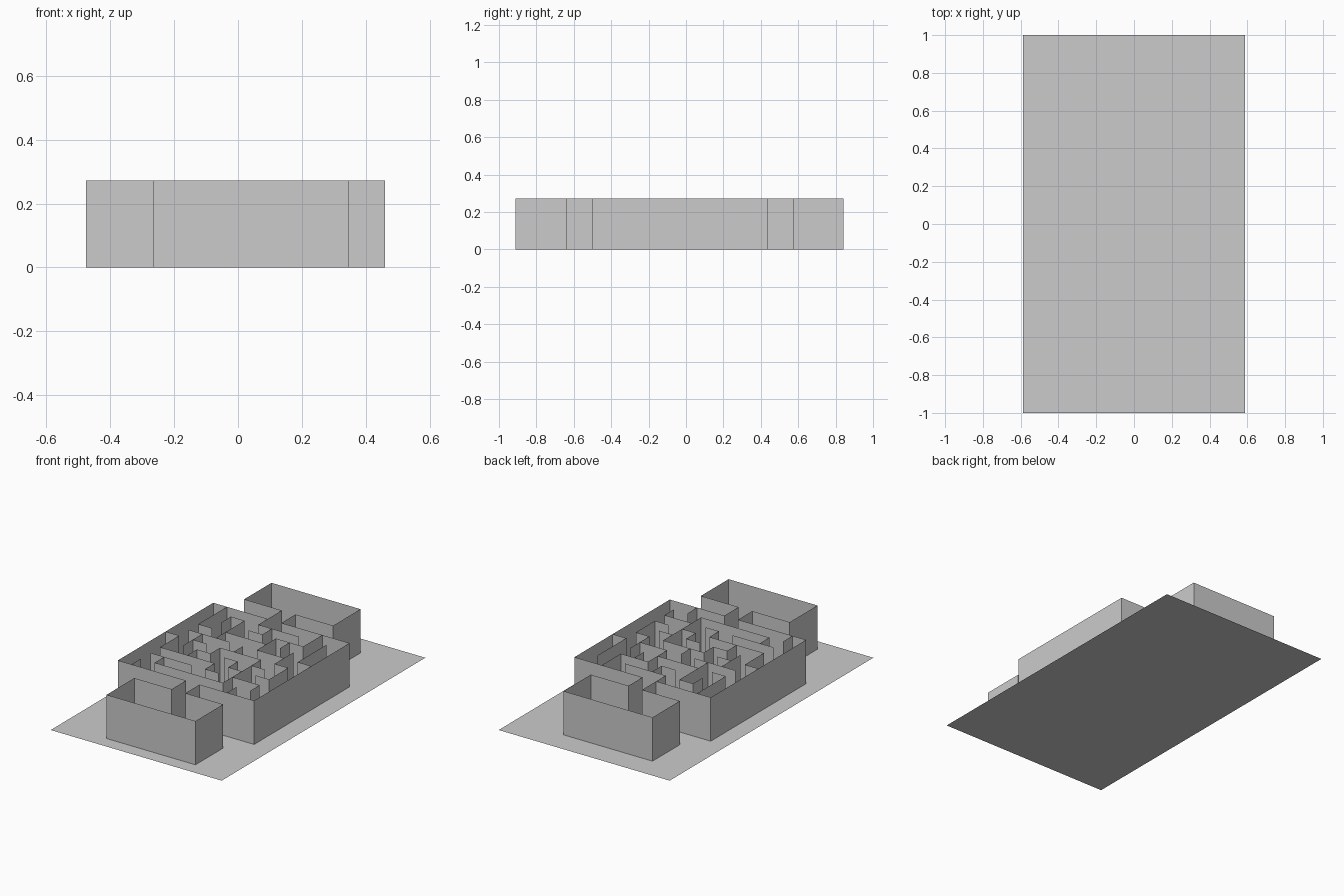
import bpy
import bmesh

cube = bpy.data.objects.get("Cube")
if cube:
    bpy.data.objects.remove(cube)

HEIGHT = 0.272
CELL = 0.0937
LEFT, FRONT = -0.476, -0.5
COLUMNS = "abcdefghijk"
ROWS = "ABCDEFGHIJK"

# One plain grey for everything
grey = bpy.data.materials.new("plain grey")
grey.use_nodes = True
colour = (0.6, 0.6, 0.6, 1)
grey.diffuse_color = colour
grey.node_tree.nodes["Principled BSDF"].inputs["Base Color"].default_value = colour


def node(name):
    """Grid crossing: column letter a-k from left, row letter A-K from front."""
    return (LEFT + CELL * COLUMNS.index(name[0]),
            FRONT + CELL * ROWS.index(name[1]))


def grid_path(text):
    return [node(name) for name in text.split()]


def finish(name, bm):
    mesh = bpy.data.meshes.new(name)
    bm.to_mesh(mesh)
    bm.free()
    mesh.materials.append(grey)
    obj = bpy.data.objects.new(name, mesh)
    bpy.context.collection.objects.link(obj)
    return obj


def walls(name, paths):
    """Raise every path into a paper-thin upright wall."""
    bm = bmesh.new()
    for path in paths:
        verts = [bm.verts.new((x, y, 0)) for x, y in path]
        edges = [bm.edges.new(pair) for pair in zip(verts, verts[1:])]
        raised = bmesh.ops.extrude_edge_only(bm, edges=edges)["geom"]
        top = [v for v in raised if isinstance(v, bmesh.types.BMVert)]
        bmesh.ops.translate(bm, verts=top, vec=(0, 0, HEIGHT))
    return finish(name, bm)


def room(name, x_left, x_right, y_far, y_near, door_left, door_right):
    """Room with a short corridor leading to a gap in the maze boundary."""
    (xa, ya), (xb, yb) = node(door_left), node(door_right)
    return walls(name, [[
        (xa, ya), (xa, y_near), (x_left, y_near), (x_left, y_far),
        (x_right, y_far), (x_right, y_near), (xb, y_near), (xb, yb)]])


# Ground sheet
bm = bmesh.new()
bm.faces.new([bm.verts.new((x, y, 0))
              for x, y in ((-0.588, -1), (0.588, -1), (0.588, 1), (-0.588, 1))])
finish("ground_sheet", bm)

# Maze boundary, open at the front and back doorways
walls("boundary_walls", map(grid_path, ("eK aK aA fA", "fK kK kA gA")))

# Maze partitions
PARTITIONS = """
bK bH cH
cI cJ dJ dG
dH gH
gG gI iI iK
hH hI
bG eG
cG cE
cF dF
eK eJ hJ
fJ fI eI
jJ jG kG
gG iG
iH iF jF jD iD
fG fF
dD dE eE eF hF hB cB cC
hE iE
fE gE gD hD
aF bF bD fD fC gC
bC eC
hC jC jB
bA bB
iA iB
"""
walls("maze_partitions", map(grid_path, PARTITIONS.strip().splitlines()))

# Rooms before and after the maze
room("back_room", -0.36, 0.252, 0.843, 0.575, "eK", "fK")
room("front_room", -0.265, 0.346, -0.912, -0.64, "fA", "gA")
